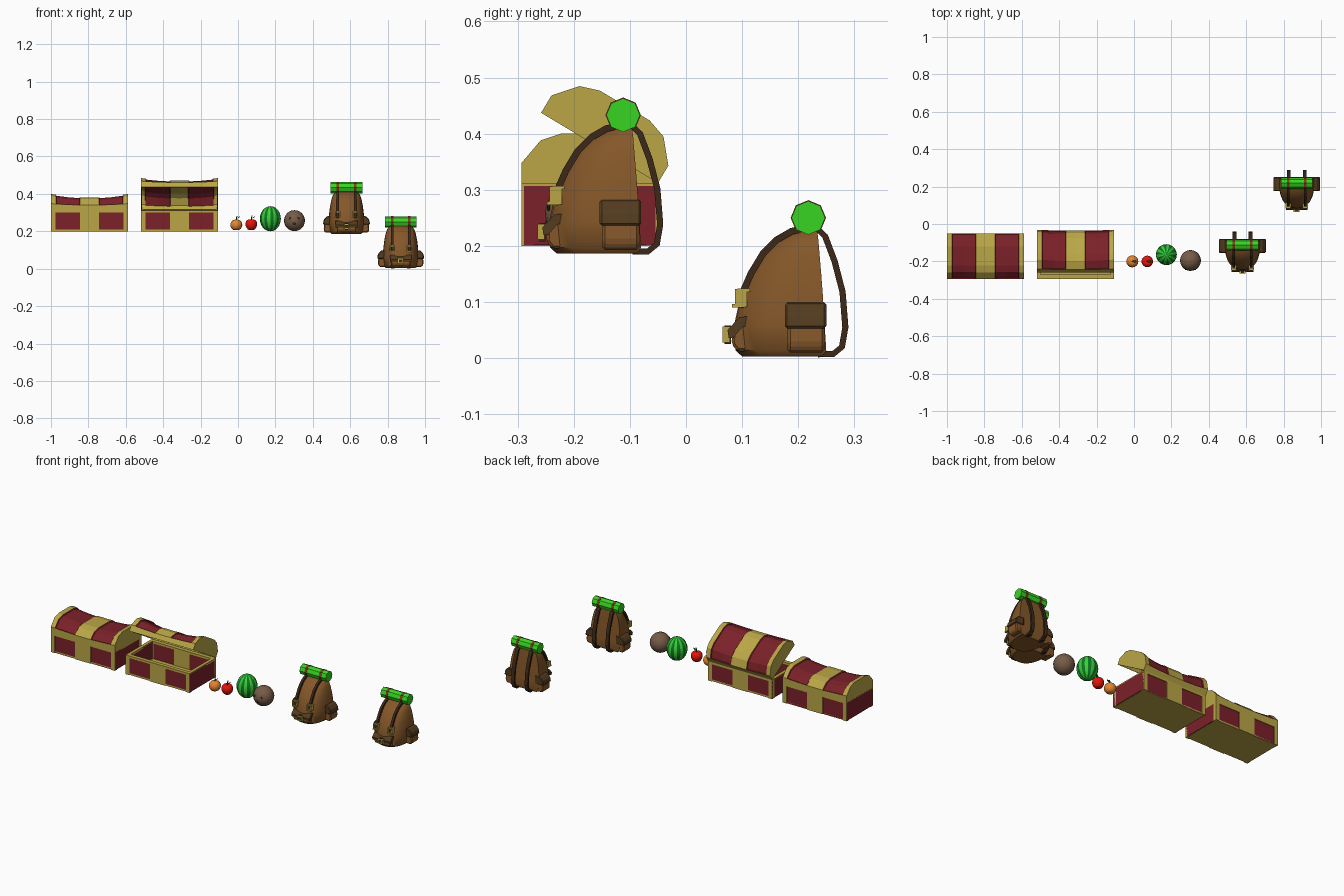
import bpy, bmesh, math
from mathutils import Vector, Matrix

if "Cube" in bpy.data.objects:
    bpy.data.objects.remove(bpy.data.objects["Cube"])


def mat(name, r, g, b):
    m = bpy.data.materials.new(name)
    m.diffuse_color = [(c / 255) ** 2.2 for c in (r, g, b)] + [1]
    m.use_nodes = True
    m.node_tree.nodes["Principled BSDF"].inputs["Base Color"].default_value = m.diffuse_color
    return m


RED, GOLD = mat("red", 122, 38, 45), mat("gold", 185, 165, 72)
BROWN, DARK, FLAP = mat("canvas", 132, 88, 45), mat("strap", 62, 44, 30), mat("flap", 84, 62, 36)
GREEN, LIME, DEEP = mat("bedroll", 58, 212, 38), mat("lime", 62, 205, 62), mat("deep_green", 20, 120, 38)
ORANGE, APPLE, HUSK = mat("orange", 228, 132, 52), mat("apple", 225, 28, 18), mat("husk", 118, 92, 74)
ROLLTIE = mat("roll_tie", 130, 62, 38)


def finish(name, bm, mats, loc, smooth=None):
    bmesh.ops.recalc_face_normals(bm, faces=bm.faces)
    me = bpy.data.meshes.new(name)
    bm.to_mesh(me)
    bm.free()
    ob = bpy.data.objects.new(name, me)
    bpy.context.collection.objects.link(ob)
    for m in mats:
        me.materials.append(m)
    ob.location = loc
    if smooth:
        bpy.ops.object.select_all(action='DESELECT')
        ob.select_set(True)
        bpy.context.view_layer.objects.active = ob
        bpy.ops.object.shade_smooth_by_angle(angle=math.radians(smooth))
    return ob


def loft(rings, caps=True, closed=True):
    bm = bmesh.new()
    vs = [[bm.verts.new(p) for p in r] for r in rings]
    n = len(rings[0])
    for a, b in zip(vs, vs[1:]):
        for i in range(n if closed else n - 1):
            j = (i + 1) % n
            bm.faces.new((a[i], a[j], b[j], b[i]))
    if caps:
        bm.faces.new(vs[0])
        bm.faces.new(vs[-1])
    return bm


def box(name, x0, x1, y0, y1, z0, z1, m, loc):
    r = lambda z: [(x0, y0, z), (x1, y0, z), (x1, y1, z), (x0, y1, z)]
    return finish(name, loft([r(z0), r(z1)]), [m], loc)


def prism(name, pts, axis, a, b, m, loc, bevel=0.003):
    put = (lambda p, t: (t, p[0], p[1])) if axis == 'x' else (lambda p, t: (p[0], t, p[1]))
    ob = finish(name, loft([[put(p, t) for p in pts] for t in (a, b)]), [m], loc)
    if bevel:
        md = ob.modifiers.new("bevel", 'BEVEL')
        md.width, md.segments = bevel, 1
    return ob


def ribbon(name, path, x, w, t, m, loc):
    # strap following a path of (y, z) points
    rings = []
    for i, p in enumerate(path):
        d = (Vector(path[min(i + 1, len(path) - 1)]) - Vector(path[max(i - 1, 0)])).normalized()
        n = Vector((-d.y, d.x)) * t / 2
        rings.append([(x + sx * w / 2, p[0] + s * n.x, p[1] + s * n.y)
                      for sx, s in ((-1, -1), (1, -1), (1, 1), (-1, 1))])
    return finish(name, loft(rings), [m], loc)


# ---------- chests ----------
W, D, H = 0.206, 0.243, 0.112


def chest(name, x, angle):
    loc = (x, -0.05, 0.2)
    box(name + "_floor", -W + .004, W - .004, -D + .004, -.004, 0, .01, GOLD, loc)
    for y0 in (-D + .004, -.02):
        box(name + "_long_wall", -W + .004, W - .004, y0, y0 + .016, .002, H - .005, RED, loc)
    for s in (-1, 1):
        a, b = sorted((s * W, s * (W - .018)))
        box(name + "_end_wall", a, b, -D + .004, -.004, .002, H - .005, RED, loc)
        box(name + "_end_rim", a, b, -D, 0, .1, H, GOLD, loc)
    for y0 in (-D, -.022):
        box(name + "_rim", -W, W, y0, y0 + .022, .1, H, GOLD, loc)
        for a, b in ((-W, -W + .024), (-.05, .05), (W - .024, W)):
            box(name + "_band", a, b, y0, y0 + .022, 0, .101, GOLD, loc)
    # sagging lid shell, panels recessed between the bands
    prof = [(0, 0), (0, .036), (-.034, .076), (-.07, .088), (-.173, .088), (-.209, .076), (-D, .036), (-D, 0)]
    xs = [-W, -.18, -.115, -.05, 0, .05, .115, .18, W]
    sag = lambda u: .78 + .22 * (u / W) ** 2
    bm = loft([[(u, y, z * sag(u)) for y, z in prof] for u in xs], closed=False)
    bmesh.ops.recalc_face_normals(bm, faces=bm.faces)
    red = []
    for f in bm.faces:
        c = f.calc_center_median()
        if .05 < abs(c.x) < .18 and -D + .005 < c.y < -.005:
            f.material_index = 1
            red.append(f)
    bmesh.ops.inset_region(bm, faces=red, thickness=.004, depth=-.005)
    lid = finish(name + "_lid", bm, [GOLD, RED], (x, -.05, .2 + H))
    lid.rotation_euler.x = -math.radians(angle)
    md = lid.modifiers.new("shell", 'SOLIDIFY')
    md.thickness, md.offset = .008, -1


chest("closed_chest", -.794, 0)
chest("open_chest", -.313, 31)


# ---------- fruit ----------
def ball(name, loc, r, rz, mats, seg=16, dimple=0, stripe=False):
    bm = bmesh.new()
    bmesh.ops.create_uvsphere(bm, u_segments=seg, v_segments=12, radius=1)
    for f in bm.faces:
        c = f.calc_center_median()
        if stripe:
            f.material_index = int((math.atan2(c.y, c.x) / math.tau + 1) * seg) % 2
    for v in bm.verts:
        q = math.hypot(v.co.x, v.co.y)
        z = v.co.z - math.copysign(dimple * max(0, 1 - q / .6), v.co.z)
        taper = 1 + .12 * z if dimple > .2 else 1
        v.co = (v.co.x * r * taper, v.co.y * r * taper, z * rz)
    return finish(name, bm, mats, loc, 40)


def stalk(name, x, y, z, h, m):
    ring = lambda r, t, dx: [(r * math.cos(k * math.tau / 6) + dx, r * math.sin(k * math.tau / 6), t) for k in range(6)]
    finish(name + "_stem", loft([ring(.003, 0, 0), ring(.002, h * .6, .001), ring(.003, h, .004)]), [m], (x, y, z))
    leaf = ball(name + "_leaf", (x + .012, y, z + h * .65), .011, .002, [DEEP], 8)
    leaf.scale.y = .5
    leaf.rotation_euler.y = -.5


ball("orange", (-.009, -.2, .234), .032, .031, [ORANGE], dimple=.1)
stalk("orange", -.009, -.2, .26, .022, DEEP)
ball("apple", (.071, -.2, .235), .031, .033, [APPLE], dimple=.25)
stalk("apple", .071, -.2, .256, .028, FLAP)
ball("watermelon", (.173, -.164, .267), .056, .067, [LIME, DEEP], 20, stripe=True)
coco = Vector((.302, -.195, .257))
ball("coconut", coco, .056, .056, [HUSK], 20)
for dx, dz in ((-.023, .012), (.021, .012), (-.002, -.016)):
    dy = -math.sqrt(.055 ** 2 - dx * dx - dz * dz)
    ball("coconut_eye", coco + Vector((dx, dy, dz)), .0075, .0075, [DARK], 8).scale.y = .4


# ---------- backpacks ----------
def backpack(name, loc):
    n = lambda s: name + "_" + s
    # body: rounded front, flat back; z, front y, back y, half width
    secs = [(.003, .1, .243, .078), (.014, .088, .25, .09), (.06, .086, .247, .096), (.11, .097, .244, .093),
            (.15, .115, .241, .088), (.185, .137, .238, .081), (.21, .163, .236, .073), (.225, .19, .234, .062),
            (.231, .208, .226, .045)]
    rings = []
    for z, yf, yb, w in secs:
        ring = []
        for k in range(17):
            c, s = math.cos(math.pi * k / 16), math.sin(math.pi * k / 16)
            ring.append((w * math.copysign(abs(c) ** .8, c), yb - (yb - yf) * abs(s) ** .75, z))
        rings.append(ring)
    finish(n("body"), loft(rings), [BROWN], loc, 40)
    # front straps with buckles, carrying loops on the back
    front = [(.21, .231), (.188, .226), (.162, .211), (.137, .186), (.116, .151), (.1, .115), (.096, .09)]
    back = [(.2, .232), (.228, .236), (.248, .217), (.265, .172), (.279, .118), (.284, .055), (.278, .02),
            (.262, .007), (.235, .007)]
    for s in (-1, 1):
        x = s * .046
        ribbon(n("front_strap"), front, x, .014, .012, DARK, loc)
        ribbon(n("shoulder_strap"), back, s * .043, .02, .011, DARK, loc)
        # square buckle frame
        for dx, dz, hx, hz in ((-.012, 0, .003, .016), (.012, 0, .003, .016), (0, .014, .014, .003), (0, -.014, .014, .003)):
            cx, cz = x + dx, .107 + dz
            yy = .097 + dz * .35
            box(n("buckle"), cx - hx, cx + hx, yy - .01, yy + .012, cz - hz, cz + hz, GOLD, loc)
        # side pockets
        flip = lambda pts: [(s * a, b) for a, b in pts]
        prism(n("side_pocket"), flip([(.07, .01), (.114, .01), (.122, .025), (.119, .065), (.07, .065)]), 'y',
              .181, .247, BROWN, loc, .005)
        prism(n("side_flap"), flip([(.07, .053), (.126, .053), (.122, .078), (.105, .098), (.07, .1)]), 'y',
              .176, .25, FLAP, loc, .004)
    # front pocket, flap and clasp
    prism(n("front_pocket"), [(.12, .012), (.092, .012), (.081, .025), (.083, .05), (.1, .065), (.12, .065)], 'x',
          -.052, .052, BROWN, loc, .005)
    prism(n("front_flap"), [(.12, .075), (.095, .073), (.074, .05), (.076, .036), (.084, .036), (.1, .055), (.12, .06)],
          'x', -.058, .058, FLAP, loc, 0)
    for a, b, z0, z1 in ((-.016, -.01, .028, .056), (.01, .016, .028, .056), (-.016, .016, .05, .056), (-.016, .016, .028, .034)):
        box(n("clasp"), a, b, .065, .078, z0, z1, GOLD, loc)
    box(n("clasp_strap"), -.009, .009, .069, .08, .025, .058, DARK, loc)

    # octagonal bedroll and its ties
    def octo(part, x0, x1, r, m):
        ring = lambda x: [(x, .218 + r * math.cos(k * math.tau / 8), .25 + r * math.sin(k * math.tau / 8)) for k in range(8)]
        finish(n(part), loft([ring(x0), ring(x1)]), [m], loc)
    octo("bedroll", -.085, .085, .03, GREEN)
    for x in (-.046, .046):
        octo("bedroll_tie", x - .007, x + .007, .0315, ROLLTIE)


backpack("front_backpack", (.58, -.33, .183))
backpack("rear_backpack", (.87, 0, 0))
